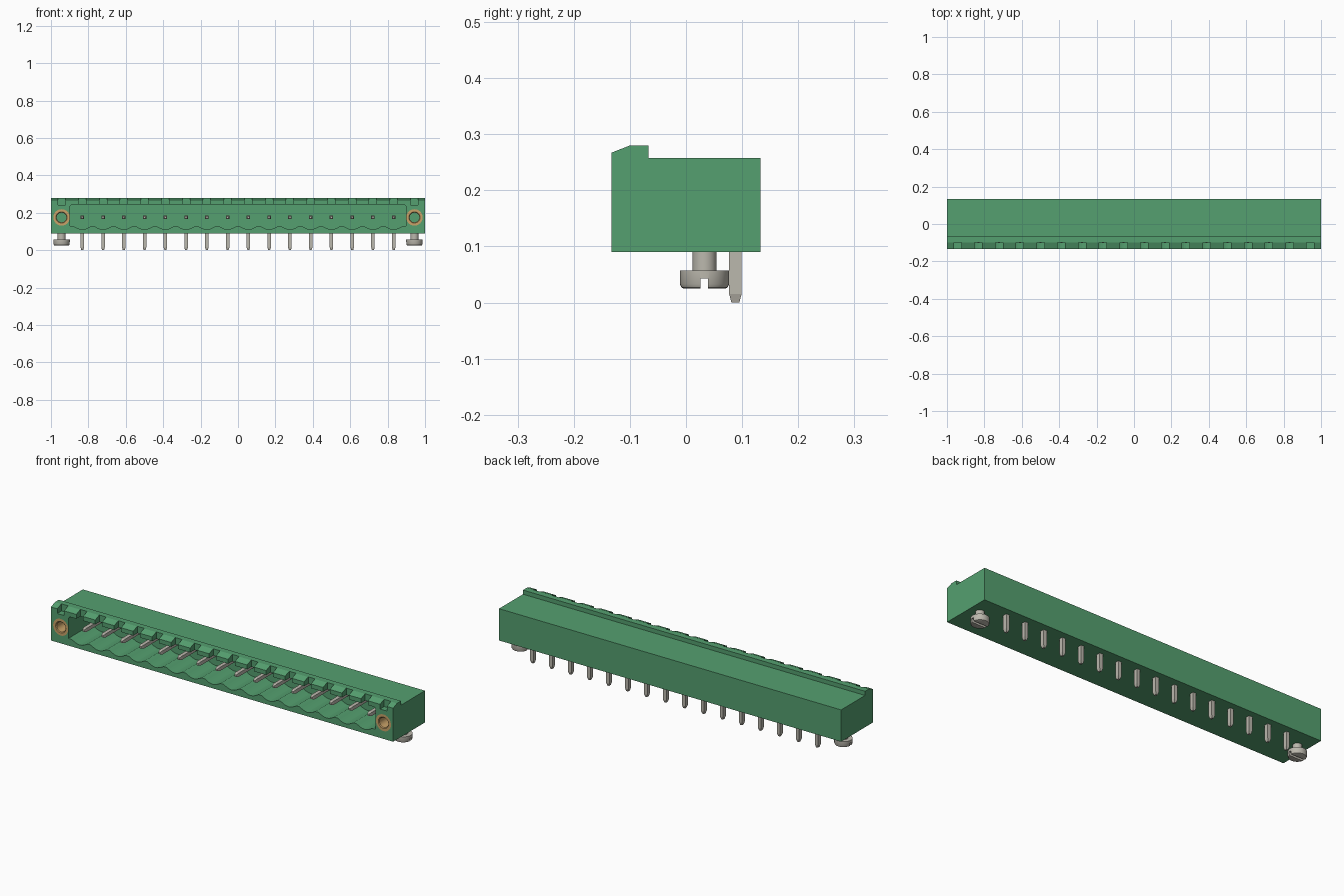
import bpy, bmesh, math
from mathutils import Matrix, Vector

if "Cube" in bpy.data.objects:
    bpy.data.objects.remove(bpy.data.objects["Cube"], do_unlink=True)

PITCH, PINS = 0.111, 16
PIN_X = [(i - (PINS - 1) / 2) * PITCH for i in range(PINS)]
END_X = PIN_X[-1] + PITCH
PIN_Z, PIN_Y = 0.175, 0.088


def material(name, rgb):
    m = bpy.data.materials.new(name)
    m.use_nodes = True
    m.diffuse_color = (*rgb, 1)
    m.node_tree.nodes["Principled BSDF"].inputs["Base Color"].default_value = (*rgb, 1)
    return m


GREEN = material("green plastic", (0.09, 0.35, 0.16))
STEEL = material("tinned steel", (0.50, 0.48, 0.42))
BRASS = material("brass", (0.58, 0.36, 0.14))


def make_object(name, bm, mat):
    bmesh.ops.recalc_face_normals(bm, faces=bm.faces)
    mesh = bpy.data.meshes.new(name)
    bm.to_mesh(mesh)
    bm.free()
    mesh.materials.append(mat)
    ob = bpy.data.objects.new(name, mesh)
    bpy.context.collection.objects.link(ob)
    return ob


def prism(bm, points, axis, lo, hi):
    """Extrude a 2D outline along the x or y axis."""
    def place(p, t):
        return (t, p[0], p[1]) if axis == "x" else (p[0], t, p[1])
    a = [bm.verts.new(place(p, lo)) for p in points]
    b = [bm.verts.new(place(p, hi)) for p in points]
    bm.faces.new(a)
    bm.faces.new(b)
    for i in range(len(a)):
        j = (i + 1) % len(a)
        bm.faces.new((a[i], a[j], b[j], b[i]))


def lathe(bm, profile, matrix, sides=32, closed=False):
    """Turn a (radius, height) profile about the local z axis."""
    rings = []
    for r, h in profile:
        rings.append([bm.verts.new(matrix @ Vector((r * math.cos(k * math.tau / sides),
                      r * math.sin(k * math.tau / sides), h))) for k in range(sides)])
    pairs = list(zip(rings, rings[1:]))
    if closed:
        pairs.append((rings[-1], rings[0]))
    else:
        bm.faces.new(rings[0])
        bm.faces.new(rings[-1])
    for a, b in pairs:
        for k in range(sides):
            n = (k + 1) % sides
            bm.faces.new((a[k], a[n], b[n], b[k]))


def cut(ob, bm):
    """Subtract a temporary cutter from an object."""
    cutter = make_object("cutter", bm, ob.data.materials[0])
    cutter.hide_render = True
    mod = ob.modifiers.new("cut", "BOOLEAN")
    mod.operation, mod.solver, mod.object = "DIFFERENCE", "EXACT", cutter
    result = bpy.data.meshes.new_from_object(
        ob.evaluated_get(bpy.context.evaluated_depsgraph_get()))
    ob.modifiers.clear()
    ob.data = result
    bpy.data.objects.remove(cutter, do_unlink=True)


def smooth(ob):
    bpy.ops.object.select_all(action="DESELECT")
    ob.select_set(True)
    bpy.context.view_layer.objects.active = ob
    bpy.ops.object.shade_smooth_by_angle(angle=math.radians(35))


def bar(bm, sections):
    """Rectangular bar through (centre, direction, half width, half depth) sections."""
    rings = []
    for c, side, up in sections:
        c, side, up = Vector(c), Vector(side), Vector(up)
        rings.append([bm.verts.new(c + s * side + t * up)
                      for s, t in ((-1, -1), (1, -1), (1, 1), (-1, 1))])
    bm.faces.new(rings[0])
    bm.faces.new(rings[-1])
    for a, b in zip(rings, rings[1:]):
        for k in range(4):
            n = (k + 1) % 4
            bm.faces.new((a[k], a[n], b[n], b[k]))


# Housing with raised, sloped front lip
bm = bmesh.new()
prism(bm, [(-0.133, 0.09), (0.133, 0.09), (0.133, 0.258), (-0.067, 0.258),
           (-0.067, 0.28), (-0.10, 0.28), (-0.133, 0.267)], "x", -1, 1)
housing = make_object("housing", bm, GREEN)

# Front cavity with a scalloped floor
outline = [(-0.898, 0.128)]
for x in PIN_X:
    for k in range(9):
        t = k / 4 - 1
        outline.append((x + t * 0.046, 0.128 - 0.017 * math.cos(t * math.pi / 2)))
outline += [(0.898, 0.128), (0.898, 0.236), (0.890, 0.244), (-0.890, 0.244), (-0.898, 0.236)]
bm = bmesh.new()
prism(bm, outline, "y", -0.2, 0.05)
cut(housing, bm)

# Keying notches in the lip, one above each pin and each insert
bm = bmesh.new()
for x in [-END_X] + PIN_X + [END_X]:
    prism(bm, [(x - 0.020, 0.242), (x + 0.020, 0.242), (x + 0.020, 0.3), (x - 0.020, 0.3)],
          "y", -0.2, -0.098)
cut(housing, bm)

# Threaded insert sockets
bm = bmesh.new()
for x in (-END_X, END_X):
    lathe(bm, [(0.044, -0.1), (0.044, 0.1)],
          Matrix.Translation((x, -0.133, PIN_Z)) @ Matrix.Rotation(math.pi / 2, 4, "X"))
cut(housing, bm)

for x, side in ((-END_X, "right"), (END_X, "left")):
    # Brass insert ring
    bm = bmesh.new()
    lathe(bm, [(0.044, -0.1), (0.044, 0), (0.030, 0), (0.026, -0.004), (0.026, -0.1)],
          Matrix.Translation((x, -0.133, PIN_Z)) @ Matrix.Rotation(math.pi / 2, 4, "X"),
          closed=True)
    smooth(make_object(side + "_insert", bm, BRASS))

    # Slotted mounting screw
    bm = bmesh.new()
    lathe(bm, [(0.037, 0.025), (0.041, 0.027), (0.044, 0.033), (0.044, 0.057),
               (0.0215, 0.057), (0.0215, 0.092)], Matrix.Translation((x, 0.033, 0)))
    screw = make_object(side + "_screw", bm, STEEL)
    bm = bmesh.new()
    prism(bm, [(0.026, 0), (0.039, 0), (0.039, 0.043), (0.026, 0.043)], "x", x - 0.1, x + 0.1)
    cut(screw, bm)
    smooth(screw)

# Right-angle contact pins with tapered ends
W = 0.0095
for i, x in enumerate(PIN_X):
    bm = bmesh.new()
    sections = [((x, y, PIN_Z), (w, 0, 0), (0, 0, w))
                for y, w in ((-0.102, 0.005), (-0.088, W), (PIN_Y - W, W))]
    sections += [((x, PIN_Y, z), (w, 0, 0), (0, d, 0))
                 for z, w, d in ((PIN_Z - W, W, 0.011), (0.015, W, 0.011), (0, 0.005, 0.007))]
    bar(bm, sections)
    make_object("contact_pin_%02d" % (i + 1), bm, STEEL)
